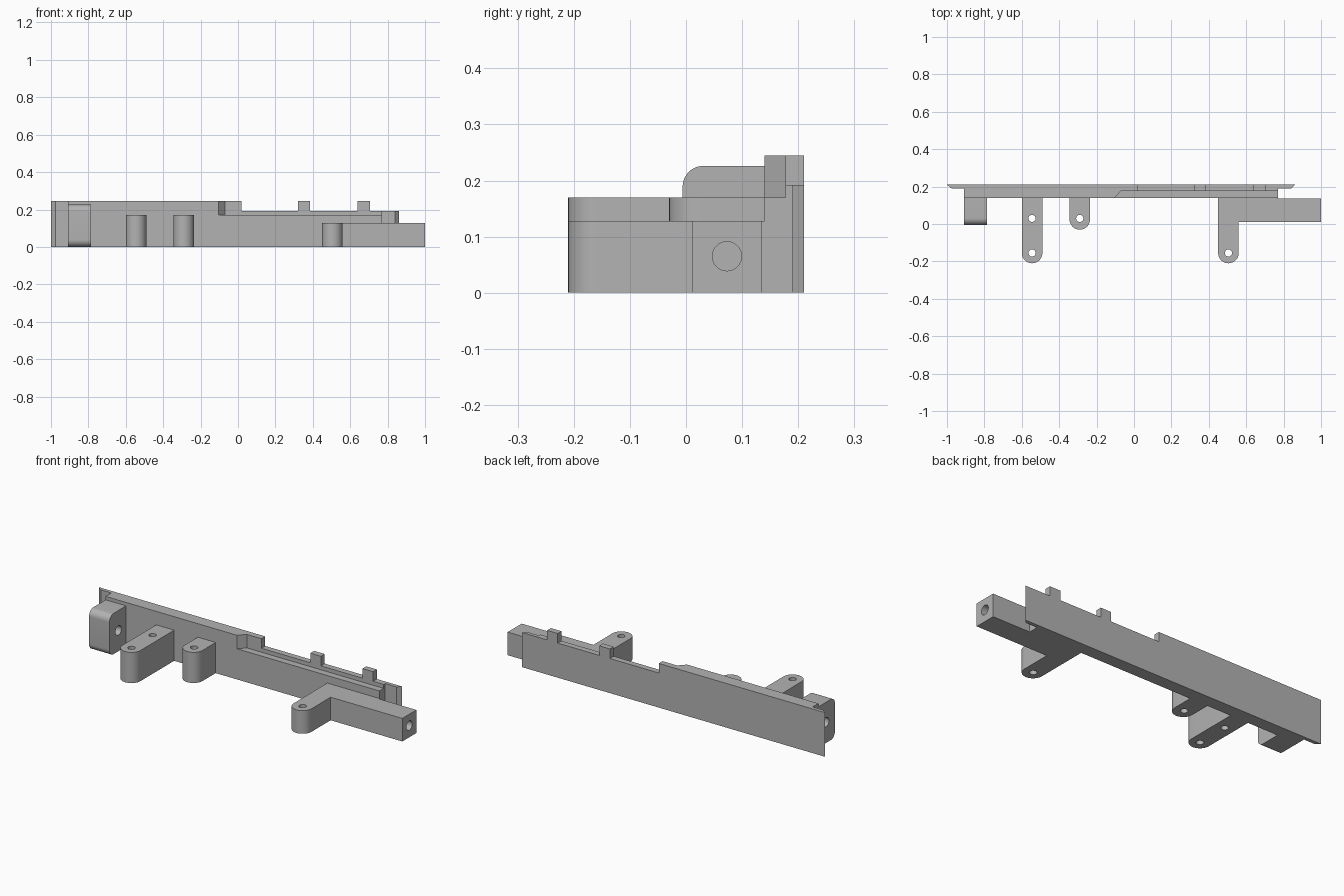
import bpy, bmesh, math
from mathutils import Matrix

cube = bpy.data.objects.get("Cube")
if cube:
    bpy.data.objects.remove(cube, do_unlink=True)

grey = bpy.data.materials.new("plain grey")
grey.use_nodes = True
grey.diffuse_color = (0.45, 0.45, 0.45, 1)
grey.node_tree.nodes["Principled BSDF"].inputs["Base Color"].default_value = (0.45, 0.45, 0.45, 1)


def prism(name, outline, low, high, axis="z"):
    """Extrude an outline: (x, y) along z, or (y, z) along x."""
    bm = bmesh.new()
    place = (lambda a, b: (a, b, low)) if axis == "z" else (lambda a, b: (low, a, b))
    face = bm.faces.new([bm.verts.new(place(a, b)) for a, b in outline])
    new = bmesh.ops.extrude_face_region(bm, geom=[face])["geom"]
    step = (0, 0, high - low) if axis == "z" else (high - low, 0, 0)
    bmesh.ops.translate(bm, vec=step, verts=[v for v in new if isinstance(v, bmesh.types.BMVert)])
    bmesh.ops.recalc_face_normals(bm, faces=bm.faces)
    mesh = bpy.data.meshes.new(name)
    bm.to_mesh(mesh)
    bm.free()
    mesh.materials.append(grey)
    obj = bpy.data.objects.new(name, mesh)
    bpy.context.collection.objects.link(obj)
    return obj


def arc(cx, cy, r, start, end, n=12):
    angles = [math.radians(start + (end - start) * i / n) for i in range(n + 1)]
    return [(cx + r * math.cos(a), cy + r * math.sin(a)) for a in angles]


def box(x0, x1, y0, y1):
    return [(x0, y0), (x1, y0), (x1, y1), (x0, y1)]


def cut(obj, cutter):
    """Subtract the cutter and discard it."""
    mod = obj.modifiers.new("cut", "BOOLEAN")
    mod.operation, mod.solver, mod.object = "DIFFERENCE", "EXACT", cutter
    bpy.context.view_layer.objects.active = obj
    bpy.ops.object.modifier_apply(modifier=mod.name)
    bpy.data.objects.remove(cutter, do_unlink=True)


def circle(cx, cy, r):
    return arc(cx, cy, r, 0, 360 - 360 / 32, 31)


# Long rail with a thin, bevelled back plate
FRONT, BACK = 0.14, 0.21
rail = prism("rail", [(-0.91, FRONT), (0.77, FRONT), (0.77, 0.19), (0.84, 0.19), (0.86, BACK),
                      (-1, BACK), (-0.975, 0.19), (-0.91, 0.19)], 0, 0.245)
# Front ledge with a slanted end
cut(rail, prism("ledge_cutter", [(-0.14, 0.10), (-0.07, 0.177), (0.9, 0.177), (0.9, 0.10)], 0.17, 0.4))
# Lowered top edge between the upright tabs
for x0, x1 in [(0.02, 0.32), (0.385, 0.64), (0.705, 0.95)]:
    cut(rail, prism("gap_cutter", box(x0, x1, 0.1, 0.3), 0.192, 0.4))

# Round-ended arms with vertical screw holes
R = 0.055
parts = [rail]
for name, x, tip, top, holes in [("outer_arm", -0.545, -0.21, 0.17, (0.03, -0.155)),
                                 ("short_arm", -0.29, -0.03, 0.17, (0.03,)),
                                 ("bar_arm", 0.505, -0.21, 0.128, (-0.155,))]:
    outline = [(x - R, FRONT)] + arc(x, tip + R, R, 180, 360, 20)
    if name == "bar_arm":  # side bar is part of the same piece
        outline += [(x + R, 0.012), (1, 0.012), (1, 0.135), (0.77, 0.135), (0.77, FRONT)]
    else:
        outline.append((x + R, FRONT))
    arm = prism(name, outline, 0, top)
    for y in holes:
        cut(arm, prism("hole_cutter", circle(x, y, 0.019), -0.1, 0.3))
    parts.append(arm)
# Bore in the end of the side bar
cut(parts[-1], prism("bore_cutter", circle(0.073, 0.065, 0.026), 0.7, 1.1, "x"))

# Lug with rounded front edges and a cross bore
r = 0.037
lug = prism("end_lug", [(FRONT, 0.226)] + arc(-0.006 + r, 0.226 - r, r, 90, 180)
            + arc(-0.006 + r, r, r, 180, 270) + [(FRONT, 0)], -0.91, -0.785, "x")
cut(lug, prism("bore_cutter", circle(0.073, 0.115, 0.026), -1.0, -0.7, "x"))
parts.append(lug)

# Smooth the rounded faces, keep the edges sharp
bpy.ops.object.select_all(action="DESELECT")
for obj in parts:
    obj.select_set(True)
bpy.context.view_layer.objects.active = rail
bpy.ops.object.shade_smooth_by_angle(angle=math.radians(30))
